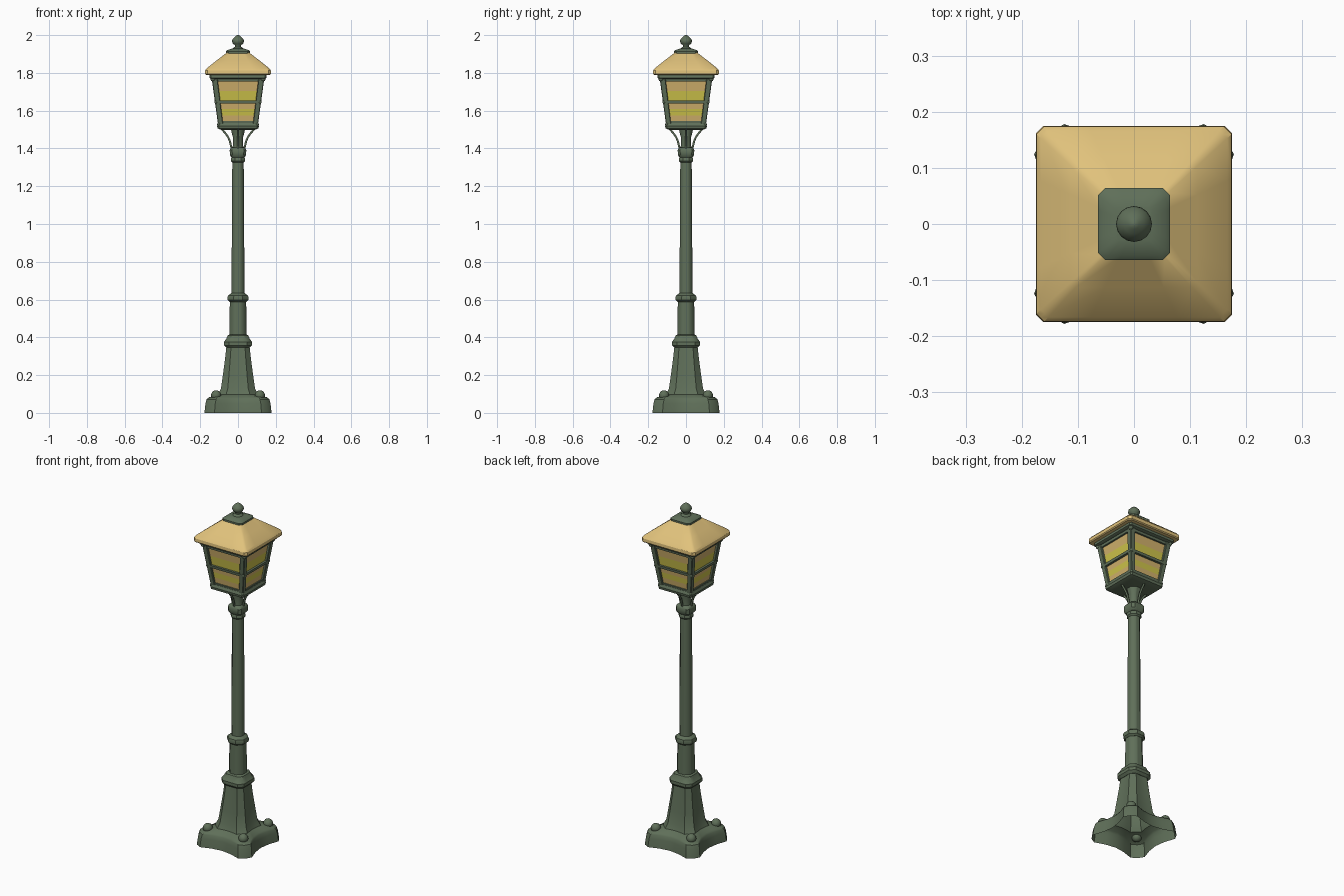
import bpy, bmesh, math
from mathutils import Vector

cube = bpy.data.objects.get("Cube")
if cube:
    bpy.data.objects.remove(cube, do_unlink=True)


def material(name, rgb):
    m = bpy.data.materials.new(name)
    m.use_nodes = True
    m.diffuse_color = (*rgb, 1)
    m.node_tree.nodes["Principled BSDF"].inputs["Base Color"].default_value = (*rgb, 1)
    return m


GREEN = material("green_iron", (0.115, 0.16, 0.10))
TAN = material("tan_roof", (0.75, 0.54, 0.20))
PANE = material("amber_glass", (0.64, 0.44, 0.15))
YELLOW = material("yellow_glow", (0.62, 0.55, 0.07))


def finish(name, bm, mats, angle=35):
    bmesh.ops.recalc_face_normals(bm, faces=bm.faces)
    me = bpy.data.meshes.new(name)
    bm.to_mesh(me)
    bm.free()
    for m in mats:
        me.materials.append(m)
    me.shade_smooth()
    me.set_sharp_from_angle(angle=math.radians(angle))
    ob = bpy.data.objects.new(name, me)
    bpy.context.collection.objects.link(ob)
    return ob


def square(half, cut=0.0, dip=0.0, bulge=0.0):
    """Square outline with cut corners; dip hollows the sides, bulge rounds the corners."""
    c = half * (1 - cut)
    k = half * (1 - cut / 2 + bulge)
    side = [(half, -c), (half - dip * 0.7, -c / 2), (half - dip, 0),
            (half - dip * 0.7, c / 2), (half, c), (k, k)]
    pts = []
    for i in range(4):
        a = math.pi / 2 * i
        pts += [(x * math.cos(a) - y * math.sin(a), x * math.sin(a) + y * math.cos(a)) for x, y in side]
    return pts


def circle(r, n=16):
    return [(r * math.cos(2 * math.pi * i / n), r * math.sin(2 * math.pi * i / n)) for i in range(n)]


def loft(name, rings, mats=(GREEN,), caps=(True, True), centres=None, angle=35):
    """Join a stack of (outline, height) rings."""
    bm = bmesh.new()
    rows = []
    for i, (pts, z) in enumerate(rings):
        ox, oy = centres[i] if centres else (0, 0)
        rows.append([bm.verts.new((x + ox, y + oy, z)) for x, y in pts])
    for low, high in zip(rows, rows[1:]):
        n = len(low)
        for i in range(n):
            bm.faces.new((low[i], low[(i + 1) % n], high[(i + 1) % n], high[i]))
    if caps[0]:
        bm.faces.new(rows[0][::-1])
    if caps[1]:
        bm.faces.new(rows[-1])
    bmesh.ops.remove_doubles(bm, verts=bm.verts, dist=1e-5)
    return finish(name, bm, mats, angle)


def stack(name, profile, cut, mats=(GREEN,), angle=35):
    return loft(name, [(square(h, cut), z) for h, z in profile], mats, angle=angle)


def ball(name, pos, r, flat=1.0):
    bm = bmesh.new()
    bmesh.ops.create_uvsphere(bm, u_segments=12, v_segments=8, radius=r)
    for v in bm.verts:
        v.co.z *= flat
        v.co += Vector(pos)
    return finish(name, bm, (GREEN,), 60)


CORNERS = {"front_left": (1, -1), "front_right": (-1, -1), "back_left": (1, 1), "back_right": (-1, 1)}
OCT = 0.586

# Hollow foot with drawn-in sides, flowing up into the pedestal
loft("foot_and_pedestal", [
    (square(0.178, 0.3, 0.03, 0.04), 0.0),
    (square(0.172, 0.3, 0.03, 0.04), 0.05),
    (square(0.166, 0.3, 0.03, 0.04), 0.072),
    (square(0.155, 0.32, 0.026, 0.03), 0.082),
    (square(0.105, 0.4, 0.008), 0.098),
    (square(0.09, 0.4, 0.004), 0.13),
    (square(0.08, 0.4, 0.003), 0.20),
    (square(0.068, 0.4, 0.003), 0.29),
    (square(0.061, 0.4, 0.003), 0.355)], caps=(False, True))
for label, (sx, sy) in CORNERS.items():
    ball("foot_bolt_" + label, (sx * 0.116, sy * 0.116, 0.093), 0.027)

# Post: collars, lower column, ring and shaft
stack("pedestal_collar", [(0.062, 0.345), (0.074, 0.358), (0.074, 0.376), (0.062, 0.392),
                          (0.055, 0.41), (0.045, 0.415)], 0.36)
stack("lower_column", [(0.046, 0.40), (0.043, 0.61)], OCT, angle=50)
stack("column_ring", [(0.044, 0.588), (0.054, 0.597), (0.056, 0.61), (0.052, 0.622), (0.034, 0.635)], OCT)
stack("shaft", [(0.034, 0.62), (0.033, 0.9), (0.030, 1.36)], OCT, angle=50)
stack("shaft_ring", [(0.030, 1.325), (0.037, 1.333), (0.037, 1.348), (0.032, 1.356)], OCT)
stack("top_collar", [(0.034, 1.352), (0.043, 1.364), (0.044, 1.392), (0.037, 1.403), (0.030, 1.406)], 0.3)
stack("neck", [(0.028, 1.40), (0.027, 1.46), (0.034, 1.485), (0.038, 1.51)], OCT, angle=50)

# Four curved brackets under the lantern
for i, label in enumerate(("left", "back", "right", "front")):
    cu = bpy.data.curves.new("bracket_" + label, "CURVE")
    cu.dimensions = "3D"
    cu.bevel_depth = 0.006
    cu.bevel_resolution = 1
    cu.resolution_u = 6
    sp = cu.splines.new("BEZIER")
    path = [(0.034, 1.402), (0.05, 1.455), (0.088, 1.506)]
    sp.bezier_points.add(len(path) - 1)
    a = math.pi / 2 * i
    for p, (r, z) in zip(sp.bezier_points, path):
        p.co = (r * math.cos(a), r * math.sin(a), z)
        p.handle_left_type = p.handle_right_type = "AUTO"
    cu.materials.append(GREEN)
    bpy.context.collection.objects.link(bpy.data.objects.new("bracket_" + label, cu))

# Lantern: the walls lean out from bottom to top
Z0, Z1 = 1.525, 1.772


def wall(z):
    return 0.104 + (z - Z0) / (Z1 - Z0) * 0.032


stack("lantern_floor", [(0.088, 1.498), (0.108, 1.506), (0.111, 1.52), (0.104, 1.535)], 0.08)
bands = [Z0, 1.575, 1.608, 1.652, 1.705, Z1]
glass = loft("lantern_glass", [(square(wall(z) - 0.010), z) for z in bands], (PANE, YELLOW))
for f in glass.data.polygons:
    z = f.center.z
    if 1.575 < z < 1.608 or 1.652 < z < 1.705:
        f.material_index = 1

for label, (sx, sy) in CORNERS.items():
    ends = [(sx * (wall(z) - 0.012), sy * (wall(z) - 0.012)) for z in (Z0, Z1)]
    loft("lantern_post_" + label, [(square(0.0135, 0.2), Z0), (square(0.0155, 0.2), Z1)], centres=ends)
    for part, z in (("low", 1.528), ("middle", 1.645), ("high", 1.768)):
        d = wall(z) - 0.002
        ball(f"lantern_stud_{part}_{label}", (sx * d, sy * d, z), 0.013 if part == "high" else 0.008)


def rail(name, z, thick, out):
    lo, hi = z - thick / 2, z + thick / 2
    stack(name, [(wall(lo) + out, lo), (wall(hi) + out, hi)], 0.05)


rail("bottom_rail", 1.537, 0.014, -0.003)
rail("middle_rail", 1.645, 0.015, 0.003)
rail("top_rail", 1.763, 0.018, 0.0)
stack("lantern_top_frame", [(0.140, 1.768), (0.152, 1.774), (0.152, 1.786), (0.146, 1.795)], 0.06)

# Hipped roof with softened corners, its cap and finial
stack("roof", [(0.170, 1.790), (0.175, 1.795), (0.174, 1.813), (0.166, 1.824),
               (0.113, 1.866), (0.060, 1.907)], 0.08, (TAN,), 30)
stack("roof_cap", [(0.058, 1.898), (0.064, 1.903), (0.064, 1.914), (0.056, 1.921), (0.032, 1.929)], 0.2)
loft("finial", [(circle(r), z) for r, z in (
    (0.031, 1.922), (0.027, 1.932), (0.016, 1.938), (0.016, 1.946), (0.027, 1.955), (0.032, 1.967),
    (0.029, 1.979), (0.018, 1.990), (0.009, 1.997), (0.003, 2.0))], angle=60)
